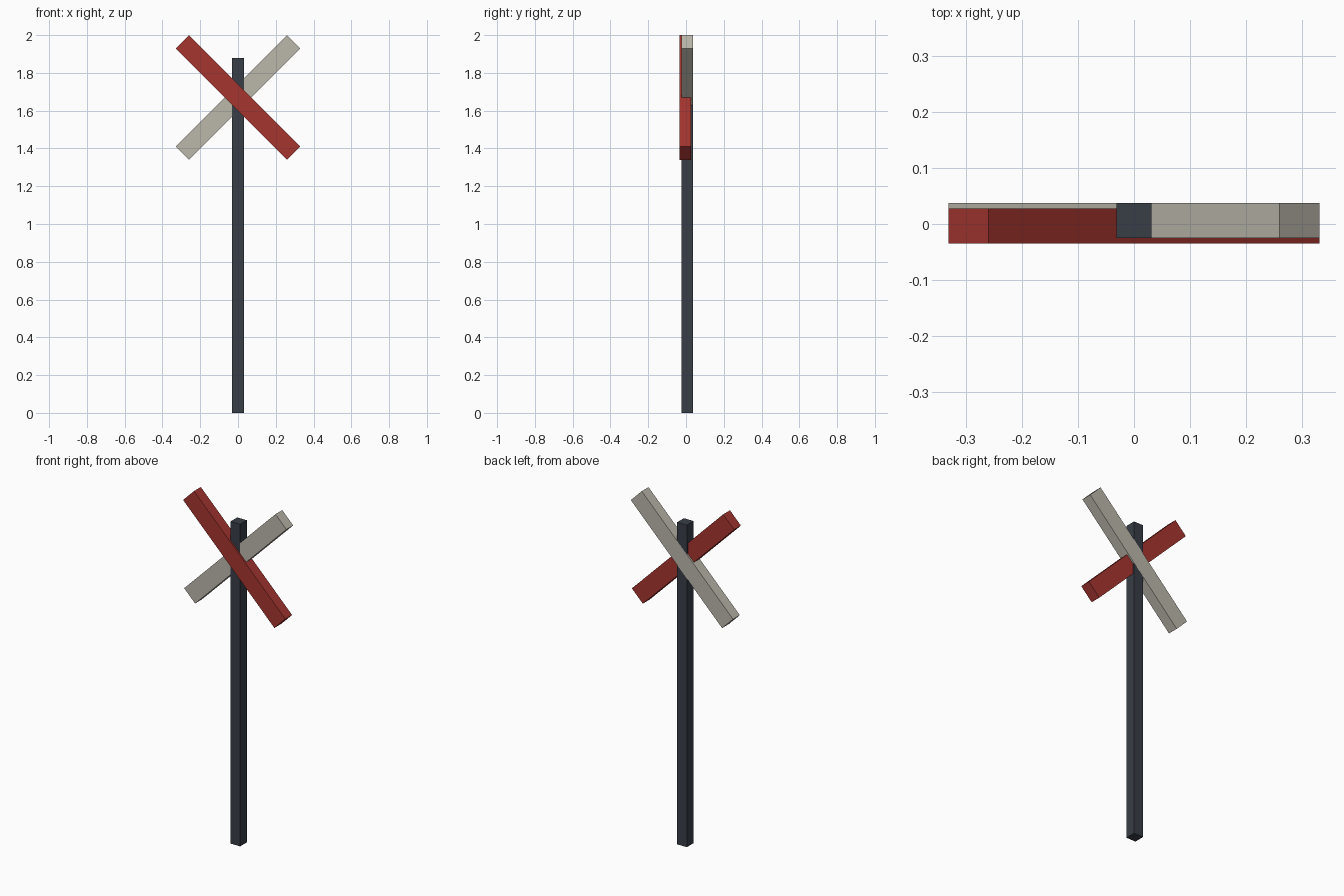
import bpy, math
from mathutils import Matrix

if "Cube" in bpy.data.objects:
    bpy.data.objects.remove(bpy.data.objects["Cube"])


def material(name, rgb):
    m = bpy.data.materials.new(name)
    m.diffuse_color = (*rgb, 1)
    m.use_nodes = True
    m.node_tree.nodes["Principled BSDF"].inputs["Base Color"].default_value = m.diffuse_color
    return m


def box(name, size, centre, mat, tilt=0):
    """Box of the given size, tilted about the front-back axis."""
    bpy.ops.mesh.primitive_cube_add(size=1)
    ob = bpy.context.object
    ob.name = name
    ob.data.transform(Matrix.Translation(centre)
                      @ Matrix.Rotation(math.radians(tilt), 4, 'Y')
                      @ Matrix.Diagonal((*size, 1)))
    ob.data.materials.append(mat)
    return ob


red = material("red paint", (0.38, 0.036, 0.029))
pale = material("pale grey paint", (0.50, 0.477, 0.41))
dark = material("dark steel", (0.040, 0.048, 0.062))

# Upright square post
box("post", (0.062, 0.062, 1.88), (0, 0.006, 0.94), dark)

# Two crossed planks, the red one slightly in front
plank = (0.834, 0.0625, 0.10)
box("rear_plank", plank, (0, 0.0063, 1.67), pale, -45)
box("front_plank", plank, (0, -0.0037, 1.67), red, 45)
